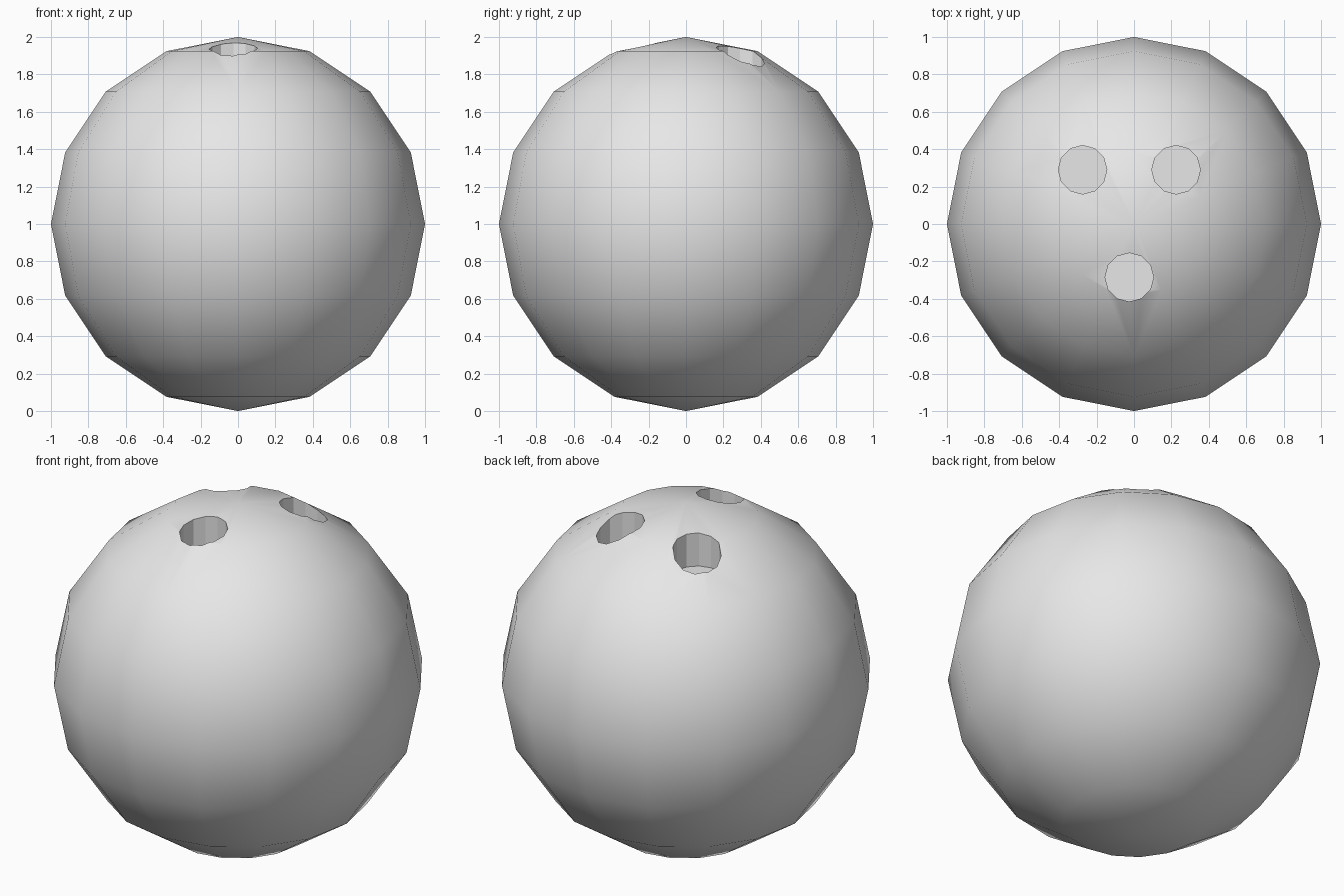
import bpy
from math import radians

default = bpy.data.objects.get("Cube")
if default:
    bpy.data.objects.remove(default, do_unlink=True)

# Single plain grey
grey = bpy.data.materials.new("plain_grey")
grey.use_nodes = True
colour = (0.8, 0.8, 0.8, 1.0)
grey.diffuse_color = colour
grey.node_tree.nodes["Principled BSDF"].inputs["Base Color"].default_value = colour

# Ball body: a coarse globe with its poles on the z axis
bpy.ops.mesh.primitive_uv_sphere_add(segments=16, ring_count=8, radius=1, location=(0, 0, 1))
ball = bpy.context.object
ball.name = "ball"
ball.data.materials.append(grey)


def drill_hole(name, x, y, radius=0.13, floor=1.75, top=2.15):
    """Cut a vertical flat-bottomed hole into the ball."""
    bpy.ops.mesh.primitive_cylinder_add(vertices=12, radius=radius, depth=top - floor,
                                        location=(x, y, (top + floor) / 2))
    cutter = bpy.context.object
    cutter.name = name
    cutter.hide_render = True
    cutter.data.materials.append(grey)
    cut = ball.modifiers.new(name, 'BOOLEAN')
    cut.operation = 'DIFFERENCE'
    cut.solver = 'EXACT'
    cut.object = cutter
    bpy.context.view_layer.objects.active = ball
    bpy.ops.object.modifier_apply(modifier=cut.name)
    bpy.data.objects.remove(cutter, do_unlink=True)


# Two finger holes at the back, a thumb hole at the front
drill_hole("left_finger_hole", 0.225, 0.29)
drill_hole("right_finger_hole", -0.275, 0.29)
drill_hole("thumb_hole", -0.025, -0.285)

# Smooth outside, faceted hole walls with crisp rims
bpy.ops.object.select_all(action='DESELECT')
ball.select_set(True)
bpy.context.view_layer.objects.active = ball
bpy.ops.object.shade_smooth_by_angle(angle=radians(28))
